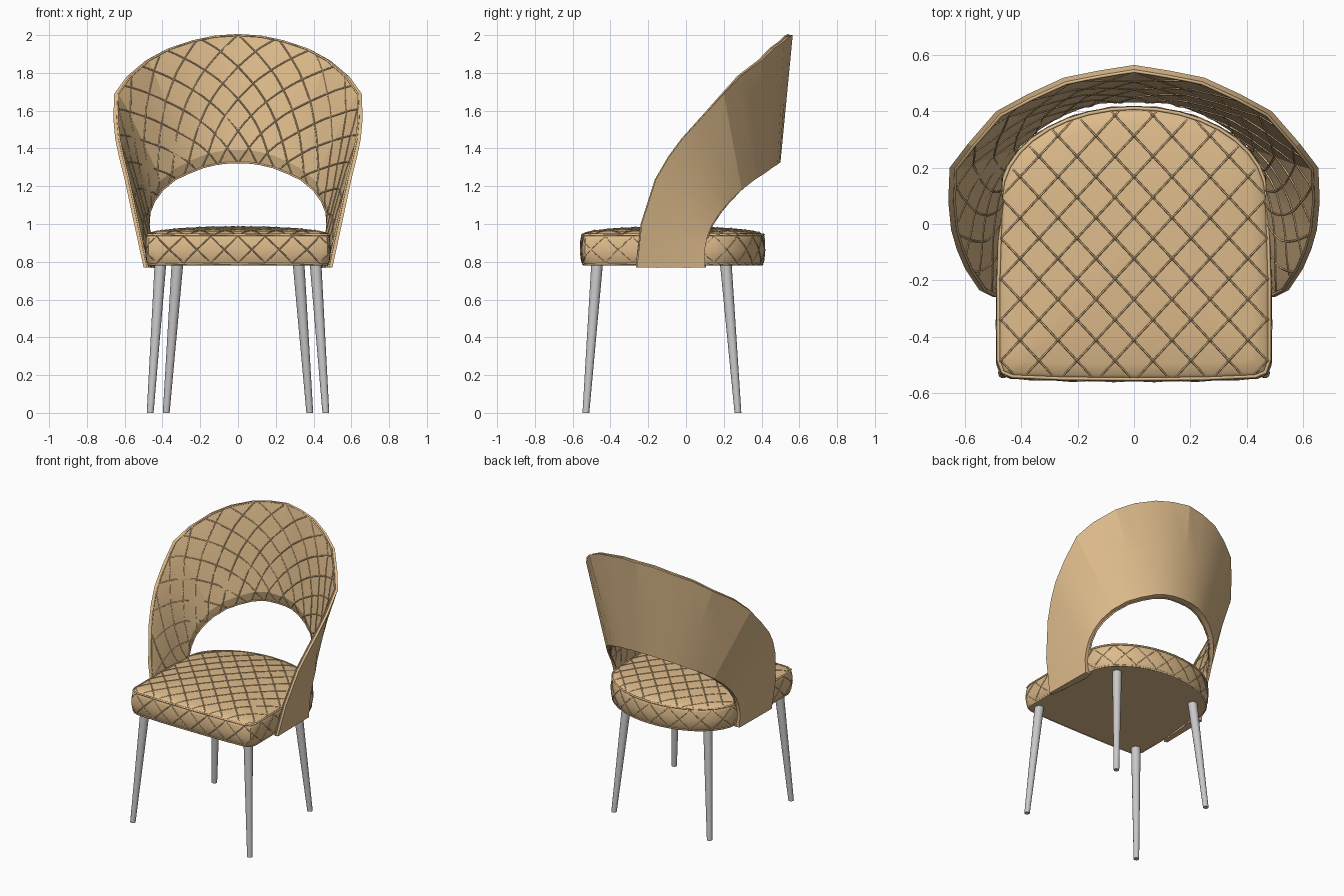
import bpy
import bmesh
import math
from mathutils import Vector
from mathutils.bvhtree import BVHTree

cube = bpy.data.objects.get("Cube")
if cube:
    bpy.data.objects.remove(cube)


def material(name, color):
    m = bpy.data.materials.new(name)
    m.use_nodes = True
    m.diffuse_color = (*color, 1)
    bsdf = next(n for n in m.node_tree.nodes if n.type == "BSDF_PRINCIPLED")
    bsdf.inputs["Base Color"].default_value = (*color, 1)
    return m


FABRIC = material("tan fabric", (0.73, 0.5, 0.26))
STEEL = material("light grey metal", (0.58, 0.58, 0.58))


def lerp(table, t):
    """Linear lookup in a list of (key, value) pairs."""
    for (a, p), (b, q) in zip(table, table[1:]):
        if t <= b:
            return p + (q - p) * ((t - a) / (b - a))
    return table[-1][1]


def select(obj):
    bpy.ops.object.select_all(action="DESELECT")
    obj.select_set(True)
    bpy.context.view_layer.objects.active = obj


def add_mesh(name, bm, mat, angle=30):
    bmesh.ops.recalc_face_normals(bm, faces=bm.faces)
    mesh = bpy.data.meshes.new(name)
    bm.to_mesh(mesh)
    bm.free()
    obj = bpy.data.objects.new(name, mesh)
    bpy.context.collection.objects.link(obj)
    mesh.materials.append(mat)
    select(obj)
    bpy.ops.object.shade_smooth_by_angle(angle=math.radians(angle))
    return obj


def loft(name, rings, mat, angle=30):
    """Skin closed rings of points and cap both ends."""
    bm = bmesh.new()
    vs = [[bm.verts.new(p) for p in ring] for ring in rings]
    n = len(vs[0])
    for a, b in zip(vs, vs[1:]):
        for i in range(n):
            j = (i + 1) % n
            bm.faces.new((a[i], a[j], b[j], b[i]))
    bm.faces.new(vs[0])
    bm.faces.new(vs[-1])
    return add_mesh(name, bm, mat, angle)


def cords(name, lines, radius, closed=False):
    """Thin stitched cords following polylines."""
    cu = bpy.data.curves.new(name, "CURVE")
    cu.dimensions = "3D"
    cu.bevel_depth = radius
    cu.bevel_resolution = 0
    for line in lines:
        if len(line) < 2:
            continue
        sp = cu.splines.new("POLY")
        sp.points.add(len(line) - 1)
        for pt, co in zip(sp.points, line):
            pt.co = (*co, 1)
        sp.use_cyclic_u = closed
    cu.materials.append(FABRIC)
    obj = bpy.data.objects.new(name, cu)
    bpy.context.collection.objects.link(obj)
    select(obj)
    bpy.ops.object.convert(target="MESH")


# Seat cushion: plan outline with a straight front and a round back
half = [(0, -0.56), (0.25, -0.558), (0.44, -0.55), (0.475, -0.535), (0.49, -0.49), (0.49, -0.2)]
half += [(0.48 * math.cos(a), 0.1 + 0.32 * math.sin(a))
         for a in (math.radians(10 * i) for i in range(10))]
outline = [Vector(p) for p in half] + [Vector((-x, y)) for x, y in half[-2:0:-1]]
MID = Vector((0, -0.07))
SIDE = [(0.785, 0.965), (0.80, 0.985), (0.86, 1.0), (0.92, 0.992), (0.94, 0.98)]
TOP = [(0.952, 0.95), (0.962, 0.87), (0.974, 0.65), (0.982, 0.35), (0.985, 0.03)]


def seat_point(p, z, scale):
    q = MID + (p - MID) * scale
    return Vector((q.x, q.y, z))


seat = loft("seat_cushion", [[seat_point(p, z, s) for p in outline] for z, s in SIDE + TOP],
            FABRIC, 40)

# Seat top quilting, dropped onto the cushion
tree = BVHTree.FromPolygons([v.co for v in seat.data.vertices],
                            [f.vertices for f in seat.data.polygons])
CX, CY, SHIFT = 0.135, 0.145, 0.155


def drop(x, y):
    hit = tree.ray_cast(Vector((x, y, 2)), Vector((0, 0, -1)))[0]
    return hit if hit and hit.z > 0.942 else None


lines = []
for k in range(-10, 11):
    for side in (1, -1):
        pts = []
        for i in range(-50, 51):
            x = i / 100
            hit = drop(side * x, CY * (k + SHIFT - x / CX))
            if hit:
                pts.append(hit)
        lines.append(pts)
cords("seat_top_quilting", lines, 0.0035)

# Tufting knots where the quilting crosses
bm = bmesh.new()
for i in range(-8, 9):
    for j in range(-5, 5):
        hit = drop(i * CX / 2, -0.05 + CY * (j + (0 if i % 2 else 0.5)))
        if hit:
            made = bmesh.ops.create_icosphere(bm, subdivisions=1, radius=0.008)
            bmesh.ops.translate(bm, verts=made["verts"], vec=hit)
add_mesh("seat_tufting_knots", bm, FABRIC)

# Crossed stitching around the seat side
path, run = [(0.0, outline[0])], 0.0
for a, b in zip(outline, outline[1:] + outline[:1]):
    run += (b - a).length
    path.append((run, b))
waves = 2 * round(run / 0.28)
STEPS = 8
zigzags = []
for phase in (0, 1):
    pts = []
    for i in range(waves * STEPS):
        t = abs((i / STEPS + phase) % 2 - 1)
        z = 0.795 + 0.14 * t
        pts.append(seat_point(lerp(path, run * i / (waves * STEPS)), z, lerp(SIDE, z)))
    zigzags.append(pts)
cords("seat_side_quilting", zigzags, 0.0035, True)
cords("seat_piping", [[seat_point(p, z, s) for p in outline]
                      for z, s in ((0.942, 0.982), (0.788, 0.97))], 0.007, True)

# Backrest: matching stations on the upper and lower edge, centre to front foot
upper = [(0, .565, 2), (.125, .545, 1.992), (.25, .52, 1.967), (.38, .46, 1.925),
         (.49, .4, 1.865), (.59, .285, 1.78), (.655, .2, 1.69), (.66, .08, 1.56),
         (.65, -.02, 1.45), (.63, -.09, 1.355), (.6, -.16, 1.235), (.55, -.235, 1),
         (.5, -.26, .77)]
lower = [(0, .5, 1.325), (.08, .495, 1.323), (.14, .485, 1.315), (.21, .46, 1.3),
         (.29, .42, 1.27), (.365, .365, 1.235), (.43, .295, 1.18), (.47, .23, 1.12),
         (.49, .18, 1.06), (.498, .14, 1), (.5, .115, .94), (.5, .1, .87), (.495, .1, .77)]
LAST = len(upper) - 1


def mirrored(points):
    return [(i, Vector((math.copysign(1, i) * points[abs(i)][0], *points[abs(i)][1:])))
            for i in range(-LAST, LAST + 1)]


UP, LOW = mirrored(upper), mirrored(lower)
NORMAL = []
for i in range(-LAST, LAST + 1):
    a = math.radians(max(-90, min(90, 12.5 * i)))
    NORMAL.append((i, Vector((math.sin(a), math.cos(a), 0))))
PADDING = [(0, 0.035), (0.1, 0.055), (0.5, 0.045), (0.85, 0.035), (1, 0.022)]
FULLNESS = [(0, 1.4), (4, 1.1), (8, 0.6), (LAST, 1)]


def back_point(u, v, inner=True):
    low = lerp(LOW, u)
    p = low + (lerp(UP, u) - low) * v
    if not inner:
        return p
    fullness = 1 + (lerp(FULLNESS, abs(u)) - 1) * (1 - v)
    return p - lerp(NORMAL, u) * lerp(PADDING, v) * fullness


loft("backrest_shell",
     [[back_point(i, v, False) for v in (0, 0.5, 1)] +
      [back_point(i, v) for v in (1, 0.85, 0.5, 0.1, 0)] for i, _ in UP], FABRIC, 14)

# Backrest quilting: diagonals by real distance along and across the band
middle = [back_point(i, 0.5, False) for i in range(LAST + 1)]
dist = [0.0]
for a, b in zip(middle, middle[1:]):
    dist.append(dist[-1] + (b - a).length)
ALONG = [(i, math.copysign(dist[abs(i)], i)) for i in range(-LAST, LAST + 1)]
CELL = 0.17
lines = []
for k in range(-14, 15):
    for sign in (1, -1):
        pts = []
        for i in range(-LAST * 12, LAST * 12 + 1):
            u = i / 12
            width = (lerp(UP, u) - lerp(LOW, u)).length
            v = 0.5 + sign * (k * CELL - lerp(ALONG, u)) / width
            if 0 <= v <= 1:
                pts.append(back_point(u, v))
        lines.append(pts)
cords("backrest_quilting", lines, 0.004)
cords("backrest_piping", [[back_point(i, v) for i, _ in UP] for v in (0.0, 1.0)], 0.006)

# Tapered, splayed legs
for place, top, foot in (("front", (0.41, -0.47), (0.465, -0.53)),
                         ("back", (0.32, 0.21), (0.38, 0.275))):
    for side, s in (("left", 1), ("right", -1)):
        rings = []
        for (x, y), z, r in ((foot, 0, 0.018), (top, 0.8, 0.031)):
            rings.append([(s * x + r * math.cos(a), y + r * math.sin(a), z)
                          for a in (math.tau * i / 16 for i in range(16))])
        loft(f"{place}_{side}_leg", rings, STEEL)
